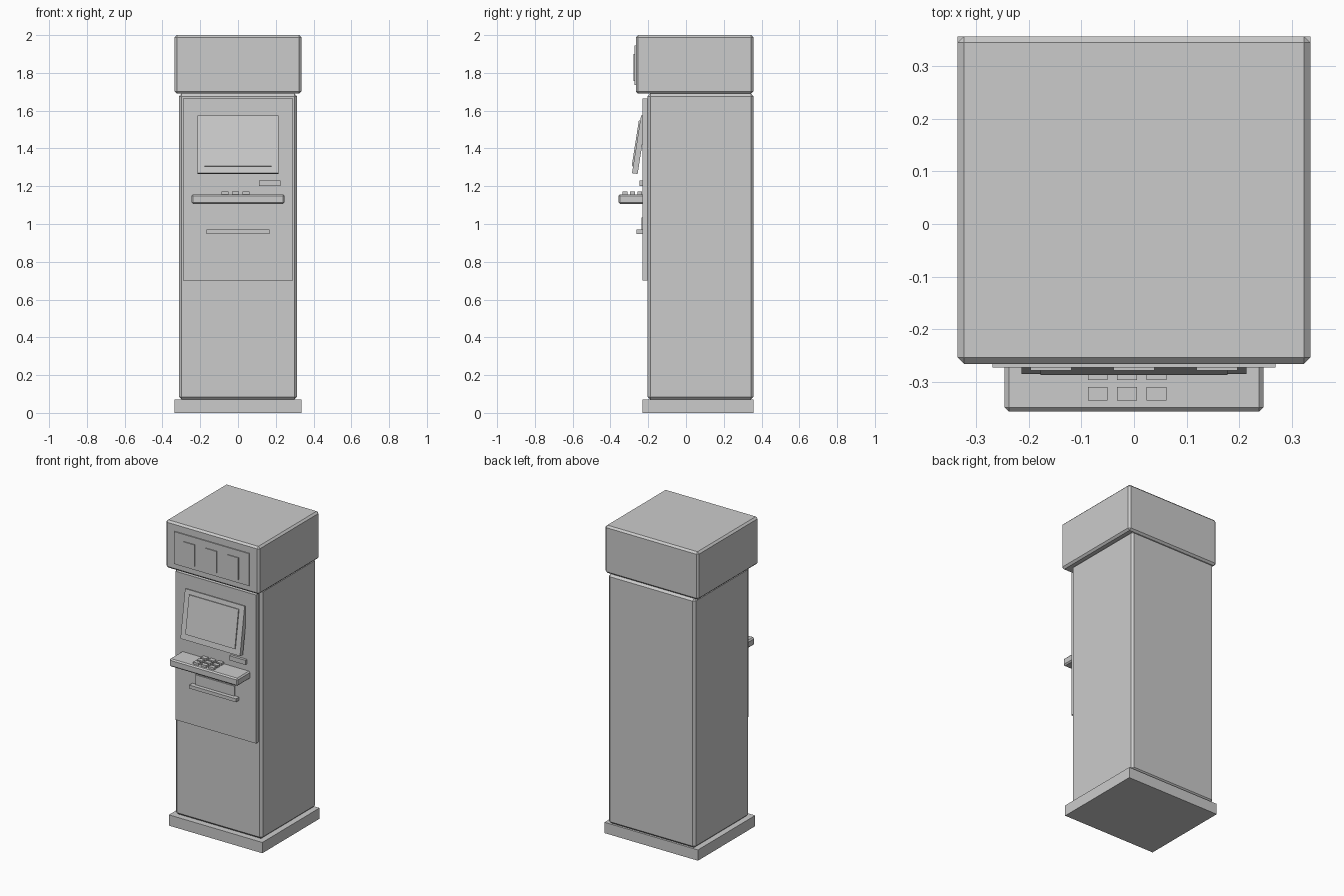
import bpy
from mathutils import Matrix, Vector

if "Cube" in bpy.data.objects:
    bpy.data.objects.remove(bpy.data.objects["Cube"])


def box(name, x, y, z, bevel=0.0, tilt=0.0):
    """Box from (min, max) ranges, optional chamfer and tilt about X."""
    centre = Vector([(r[0] + r[1]) / 2 for r in (x, y, z)])
    size = [r[1] - r[0] for r in (x, y, z)]
    bpy.ops.mesh.primitive_cube_add(size=1, location=centre)
    ob = bpy.context.object
    ob.name = ob.data.name = name
    ob.data.transform(Matrix.Diagonal((*size, 1)))
    ob.rotation_euler.x = tilt
    if bevel:
        mod = ob.modifiers.new("chamfer", 'BEVEL')
        mod.width = bevel
        mod.segments = 1
    return ob


def sym(half):
    return (-half, half)


BACK = 0.357

# Main cabinet
box("base_plinth", sym(0.336), (-0.23, BACK), (0, 0.07))
box("cabinet_body", sym(0.312), (-0.203, BACK), (0.07, 1.69), 0.014)
box("header_box", sym(0.336), (-0.266, BACK), (1.69, 2.0), 0.012)
box("front_panel", sym(0.29), (-0.229, -0.195), (0.70, 1.665))

# Header sign with three raised bars
box("header_sign", sym(0.269), (-0.273, -0.26), (1.735, 1.945))
for i in (-1, 0, 1):
    cx = i * 0.158
    box(f"sign_bar_{i + 2}", (cx - 0.039, cx + 0.039), (-0.279, -0.268), (1.757, 1.9))

# Tilted monitor: bezel and slightly raised screen
TILT = -0.155
box("screen_bezel", sym(0.214), (-0.262, -0.232), (1.265, 1.575), tilt=TILT)
box("screen", sym(0.178), (-0.2685, -0.2565), (1.304, 1.55), tilt=TILT)

# Keypad shelf with a 3 x 3 grid of keys
box("keypad_shelf", sym(0.246), (-0.357, -0.22), (1.107, 1.157), 0.008)
for row in range(3):
    for col in range(3):
        kx = -0.069 + 0.056 * col
        ky = -0.323 + 0.039 * row
        box(f"key_{row}_{col}", (kx - 0.019, kx + 0.019),
            (ky - 0.013, ky + 0.013), (1.15, 1.171))

# Card reader and cash dispenser
box("card_reader", (0.111, 0.225), (-0.246, -0.22), (1.2, 1.23))
box("cash_plate", sym(0.14), (-0.236, -0.22), (0.95, 1.035))
box("cash_lip", sym(0.168), (-0.261, -0.22), (0.948, 0.97))
